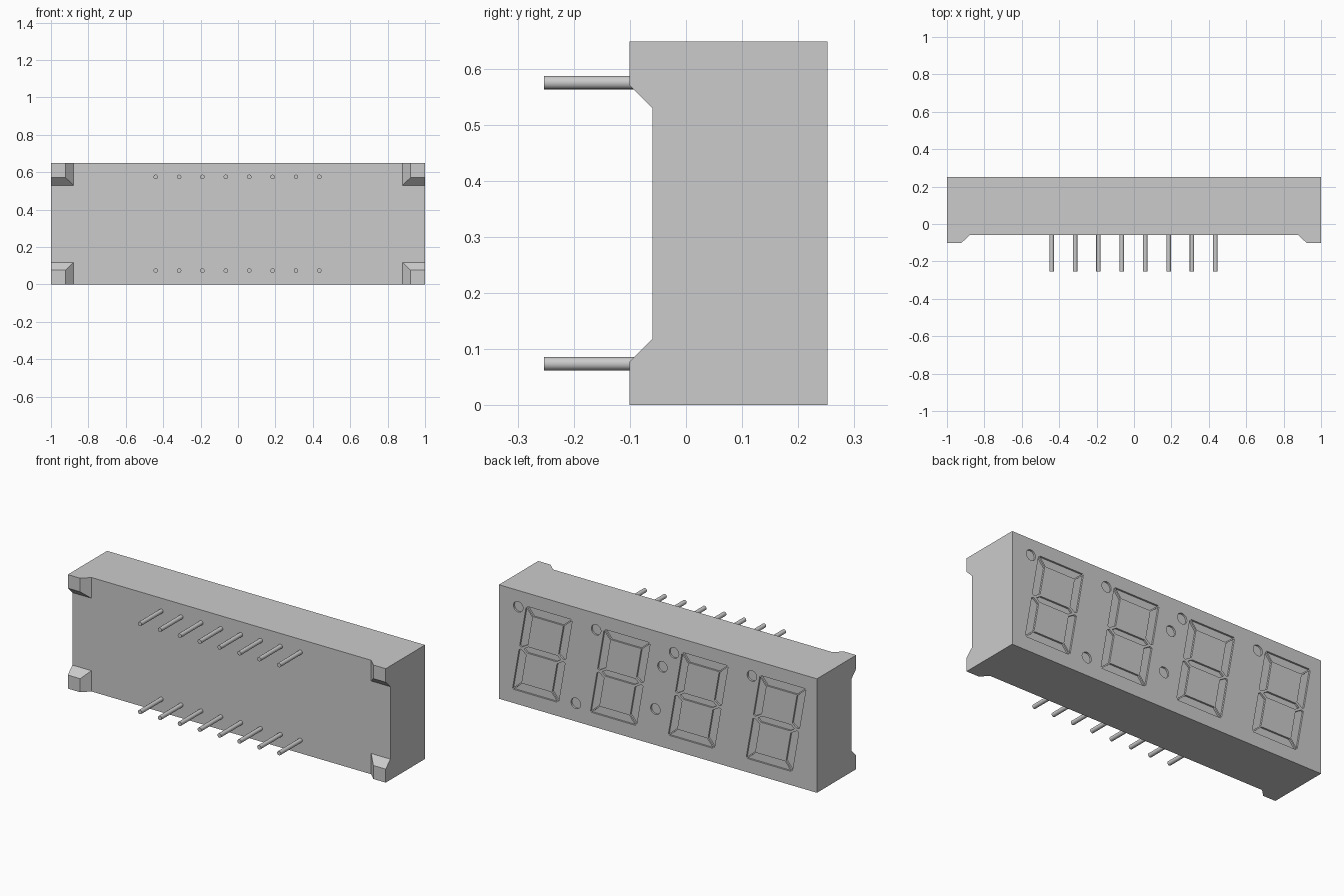
import bpy
import bmesh
import math
from mathutils import Vector

old = bpy.data.objects.get("Cube")
if old:
    bpy.data.objects.remove(old, do_unlink=True)

HEIGHT, BACK, FLOOR, FOOT = 0.648, 0.252, -0.06, -0.101
DEPTH = 0.01                      # recess depth of the display windows
SLANT = math.tan(math.radians(10))
MID_Z = 0.325

grey = bpy.data.materials.new("plain grey")
grey.use_nodes = True
grey.diffuse_color = (0.6, 0.6, 0.6, 1)
grey.node_tree.nodes["Principled BSDF"].inputs["Base Color"].default_value = (0.6, 0.6, 0.6, 1)


def make_object(name, bm):
    bmesh.ops.recalc_face_normals(bm, faces=bm.faces)
    mesh = bpy.data.meshes.new(name)
    bm.to_mesh(mesh)
    bm.free()
    mesh.materials.append(grey)
    obj = bpy.data.objects.new(name, mesh)
    bpy.context.collection.objects.link(obj)
    return obj


def loft(bm, start, end):
    """Closed solid between two matching rings of points."""
    a = [bm.verts.new(p) for p in start]
    b = [bm.verts.new(p) for p in end]
    bm.faces.new(a)
    bm.faces.new(b)
    for i in range(len(a)):
        j = (i + 1) % len(a)
        bm.faces.new((a[i], a[j], b[j], b[i]))


def rect(x0, x1, z0, z1, y):
    return [(x0, y, z0), (x1, y, z0), (x1, y, z1), (x0, y, z1)]


# Housing block
bm = bmesh.new()
loft(bm, rect(-1, 1, 0, HEIGHT, FLOOR), rect(-1, 1, 0, HEIGHT, BACK))
housing = make_object("housing", bm)

# Window cutters: outlines are (u, z) with u running to the viewer's right on the back
cut = bmesh.new()


def window(points):
    loft(cut, [(-u, BACK - DEPTH, z) for u, z in points],
         [(-u, BACK + 0.05, z) for u, z in points])


W, H, T, GAP = 0.145, 0.247, 0.048, 0.006   # half width, half height, bar width, gap


def segment(centre, points):
    window([(centre + u + v * SLANT, MID_Z + v) for u, v in points])


def digit(centre):
    for s in (1, -1):
        # Outer horizontal bar with mitred ends
        segment(centre, [(-W + GAP, s * H), (W - GAP, s * H),
                         (W - T - GAP, s * (H - T)), (-W + T + GAP, s * (H - T))])
        # Vertical bars, pointed towards the middle bar
        for side in (1, -1):
            segment(centre, [(side * W, s * (H - GAP)), (side * W, s * T / 4),
                             (side * (W - T / 4), s * GAP),
                             (side * (W - T), s * (T / 2 + GAP)),
                             (side * (W - T), s * (H - T - GAP))])
    # Middle bar with pointed ends
    inner, tip, half = W - T - GAP, W - T / 2 - GAP, T / 2 - GAP
    segment(centre, [(-tip, 0), (-inner, half), (inner, half),
                     (tip, 0), (inner, -half), (-inner, -half)])


def dot(u, z, radius=0.03, sides=24):
    turn = 2 * math.pi / sides
    window([(u + radius * math.cos(i * turn), z + radius * math.sin(i * turn))
            for i in range(sides)])


for i in range(4):
    centre = (i - 1.5) * 0.49
    digit(centre + 0.008)
    dot(centre - 0.144, 0.555)
dot(-0.517, 0.103)                # decimal point
for z in (0.456, 0.204):          # colon
    dot((z - MID_Z) * SLANT + 0.005, z)

cutter = make_object("window_cutter", cut)
cutter.hide_render = True
mod = housing.modifiers.new("windows", "BOOLEAN")
mod.operation = "DIFFERENCE"
mod.solver = "EXACT"
mod.object = cutter
bpy.context.view_layer.update()
graph = bpy.context.evaluated_depsgraph_get()
carved = bpy.data.meshes.new_from_object(housing.evaluated_get(graph))
housing.modifiers.clear()
housing.data = carved
bpy.data.objects.remove(cutter, do_unlink=True)

# Corner feet with two sloping inner sides
for side, x_name in ((1, "left"), (-1, "right")):
    for top, z_name in ((False, "lower"), (True, "upper")):
        def ring(x, z, y):
            edge = HEIGHT if top else 0
            return rect(side, side * x, edge, HEIGHT - z if top else z, y)
        bm = bmesh.new()
        loft(bm, ring(0.88, 0.118, FLOOR), ring(0.922, 0.077, FOOT))
        make_object(f"{z_name}_{x_name}_foot", bm)

# Two rows of pins
bpy.ops.object.select_all(action="DESELECT")
for z, row in ((0.074, "lower"), (0.575, "upper")):
    for i in range(8):
        bpy.ops.mesh.primitive_cylinder_add(
            vertices=16, radius=0.012, depth=0.193,
            location=Vector((-0.44 + i * 0.125, -0.1565, z)),
            rotation=(math.pi / 2, 0, 0))
        pin = bpy.context.object
        pin.name = f"{row}_pin_{i + 1}"
        pin.data.materials.append(grey)
        bpy.ops.object.shade_smooth_by_angle()
